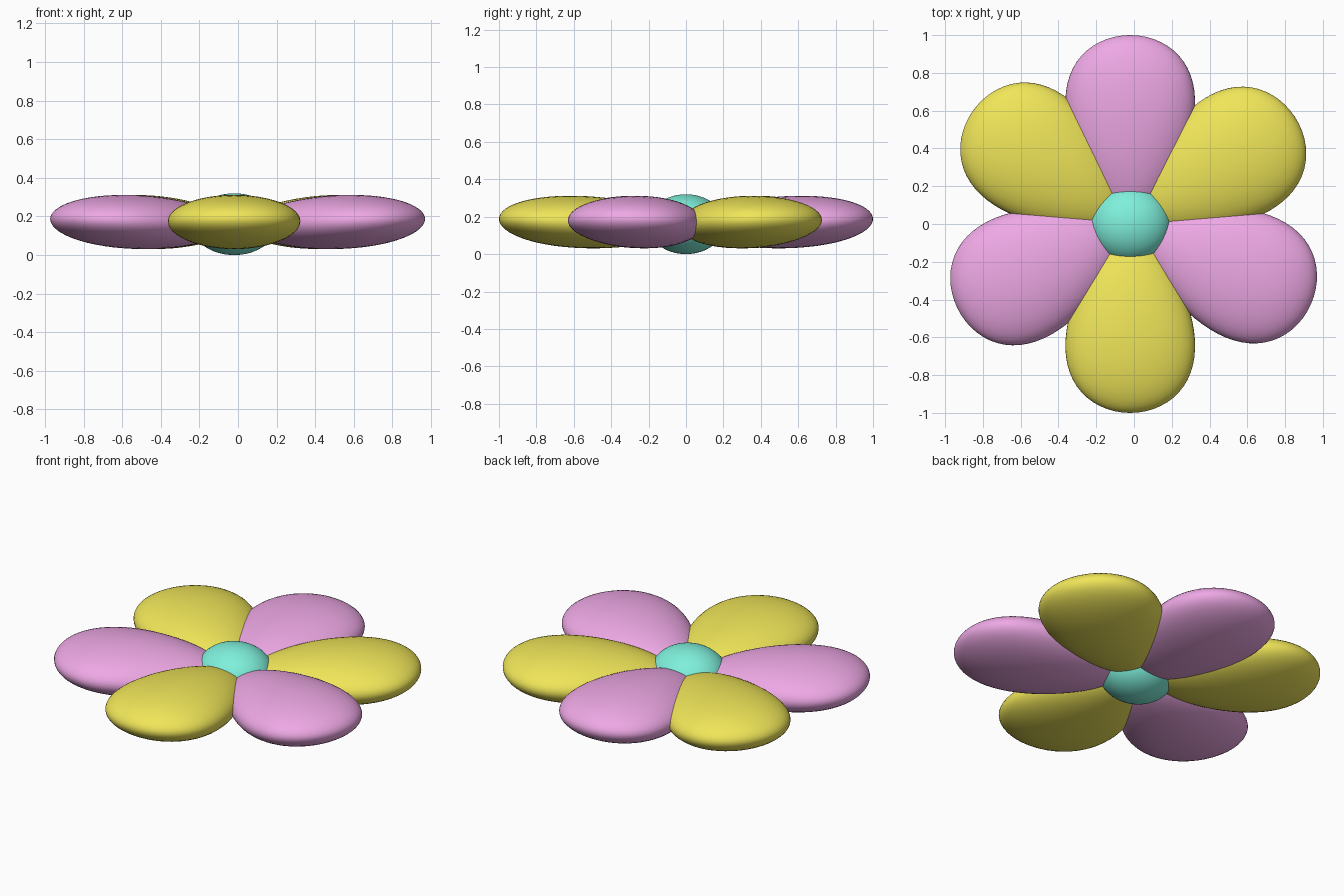
import bpy
from math import radians, sin, cos, sqrt

if "Cube" in bpy.data.objects:
    bpy.data.objects.remove(bpy.data.objects["Cube"])


def material(name, rgb):
    m = bpy.data.materials.new(name)
    m.diffuse_color = (*rgb, 1)
    m.use_nodes = True
    m.node_tree.nodes["Principled BSDF"].inputs["Base Color"].default_value = m.diffuse_color
    return m


PINK = material("pink", (0.85, 0.39, 0.78))
YELLOW = material("yellow", (0.87, 0.79, 0.10))
TEAL = material("teal", (0.21, 0.87, 0.71))
CX = -0.02  # flower axis


def ball(name, mat):
    bpy.ops.mesh.primitive_uv_sphere_add(segments=48, ring_count=32, radius=1)
    ob = bpy.context.object
    ob.name = name
    ob.data.materials.append(mat)
    bpy.ops.object.shade_smooth()
    return ob


def petal(name, mat, angle, dist):
    """Flattened egg, broad at the outer end, tip tilted slightly upward."""
    ob = ball(name, mat)
    a = radians(angle)
    for v in ob.data.vertices:
        # the sphere's pole axis becomes the petal's length
        t, u, w = v.co.z, v.co.x, v.co.y
        r = dist + 0.48 * t
        s = 0.33 * u * (1 + 0.3 * t)
        z = 0.17 + 0.139 * w * (1 + 0.08 * t) + 0.018 * t
        v.co = (CX + r * cos(a) - s * sin(a), r * sin(a) + s * cos(a), z)
    # the axis swap above mirrors the mesh order, so turn the faces outward
    ob.data.flip_normals()
    return ob


# Six petals in alternating colours
for name, mat, angle, dist in [
    ("petal_back", PINK, 90, 0.52),
    ("petal_back_right", YELLOW, 33, 0.56),
    ("petal_front_right", PINK, -24, 0.567),
    ("petal_front", YELLOW, -90, 0.52),
    ("petal_front_left", PINK, 206, 0.538),
    ("petal_back_left", YELLOW, 144, 0.546),
]:
    ob = petal(name, mat, angle, dist)
    # (t,u,w)=(z,x,y) is a cyclic swap: restore outward normals if flipped
    p = ob.data.polygons[len(ob.data.polygons) // 2]
    mid = sum((v.co for v in ob.data.vertices), p.center * 0) / len(ob.data.vertices)
    if p.normal.dot(p.center - mid) < 0:
        ob.data.flip_normals()

# Flower centre
centre = ball("flower_centre", TEAL)
for v in centre.data.vertices:
    v.co = (CX + 0.22 * v.co.x, 0.205 * v.co.y, 0.16 + 0.16 * v.co.z)
